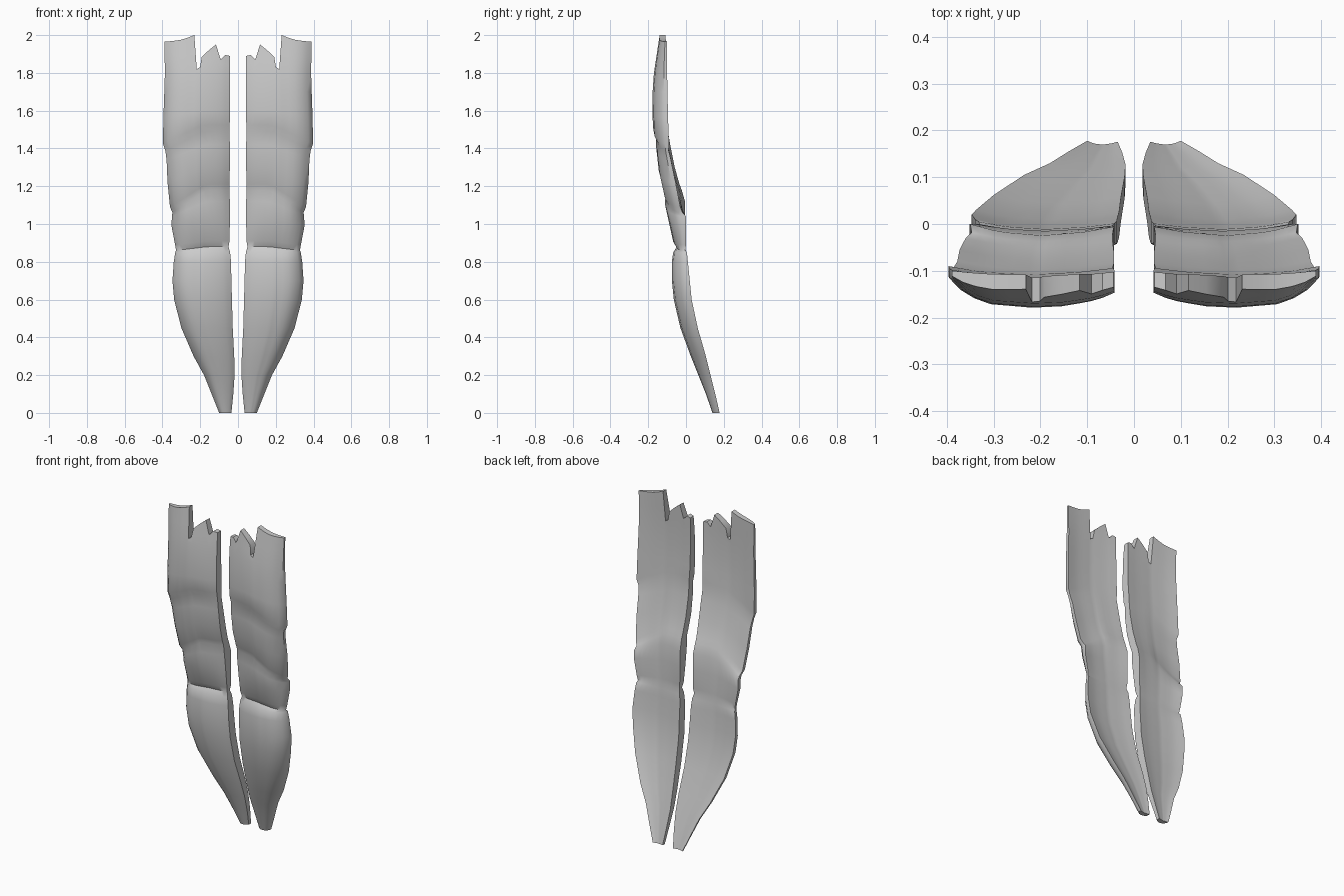
import bpy
import bmesh
import math

cube = bpy.data.objects.get("Cube")
if cube:
    bpy.data.objects.remove(cube, do_unlink=True)

# One pale grey for everything
grey = bpy.data.materials.new("pale_grey")
grey.use_nodes = True
colour = (0.6, 0.6, 0.6, 1)
grey.diffuse_color = colour
grey.node_tree.nodes["Principled BSDF"].inputs["Base Color"].default_value = colour

# Rows from tip to top: height, inner x, outer x, front y, back y, outer-edge drop
ROWS = [
    (0.0, .035, .10, .14, .178, 0), (.1, .025, .14, .105, .155, 0),
    (.2, .018, .18, .065, .13, 0), (.3, .02, .235, .025, .105, 0),
    (.45, .028, .3, -.03, .062, 0), (.6, .032, .338, -.065, .03, 0),
    (.7, .035, .347, -.075, .02, 0), (.8, .037, .34, -.075, .01, 0),
    (.85, .042, .332, -.068, .005, 0), (.88, .05, .328, -.05, -.005, .02),
    (.91, .045, .333, -.068, 0, .02), (1.02, .043, .352, -.092, 0, .03),
    (1.12, .043, .35, -.112, 0, .08), (1.18, .046, .347, -.108, -.018, .12),
    (1.21, .046, .36, -.12, -.03, .12), (1.3, .043, .373, -.145, -.055, .08),
    (1.42, .043, .378, -.158, -.08, .08), (1.49, .046, .385, -.158, -.092, .1),
    (1.525, .044, .397, -.174, -.09, .1), (1.6, .042, .395, -.179, -.095, .04),
    (1.7, .042, .39, -.177, -.098, 0), (1.8, .042, .387, -.17, -.1, 0),
    (2.0, .045, .39, -.14, -.1, 0),
]

# Torn upper edge: fraction across from the inner edge, height
TEAR = [
    (0, 1.89), (.07, 1.895), (.14, 1.87), (.21, 1.95), (.32, 1.92),
    (.43, 1.885), (.46, 1.83), (.51, 1.82), (.54, 2.0), (.65, 1.985),
    (.75, 1.975), (.85, 1.97), (.93, 1.967), (1, 1.965),
]

# Depth across the width: 0 is the front limit, 1 the back limit
FRONT = [(0, .38), (.1, .2), (.3, .04), (.5, 0), (.75, .09), (.9, .32), (1, .75)]
BACK = [(0, .95), (.2, .85), (.5, .78), (.8, .85), (1, 1)]


def mix(a, b, t):
    return a + (b - a) * t


def along(points, u):
    for (a, va), (b, vb) in zip(points, points[1:]):
        if u <= b:
            return mix(va, vb, (u - a) / (b - a))
    return points[-1][1]


def point(row, u, curve):
    z, inner, outer, front, back, drop = row
    z -= drop * max(0, (u - .4) / .6)
    return mix(inner, outer, u), mix(front, back, along(curve, u)), z


def column(u, top, curve):
    """Points up one strip, finishing on the torn edge."""
    points = [point(row, u, curve) for row in ROWS[:-1]]
    base, peak = ROWS[-2:]
    for share in (.5, 1):
        t = (mix(base[0], top, share) - base[0]) / (peak[0] - base[0])
        row = [mix(a, b, t) for a, b in zip(base, peak)]
        points.append(point(row, u, curve))
    return points


def build_half(name, side):
    """Closed, flattened shell with overlapping segment folds."""
    bm = bmesh.new()
    strips = [column(u, top, FRONT) for u, top in TEAR]
    strips += [column(u, top, BACK) for u, top in reversed(TEAR)]
    grid = [[bm.verts.new((side * x, y, z)) for x, y, z in strip] for strip in strips]
    count = len(grid)

    # Front, back and side walls
    for i in range(count):
        left, right = grid[i], grid[(i + 1) % count]
        for j in range(len(left) - 1):
            bm.faces.new((left[j], right[j], right[j + 1], left[j + 1]))

    # Tip and torn rim
    for i in range(count // 2 - 1):
        a, b = grid[i], grid[i + 1]
        c, d = grid[count - 2 - i], grid[count - 1 - i]
        for j in (0, -1):
            bm.faces.new((a[j], b[j], c[j], d[j]))

    bmesh.ops.recalc_face_normals(bm, faces=bm.faces[:])
    mesh = bpy.data.meshes.new(name)
    bm.to_mesh(mesh)
    bm.free()
    mesh.materials.append(grey)
    obj = bpy.data.objects.new(name, mesh)
    bpy.context.collection.objects.link(obj)
    bpy.ops.object.select_all(action="DESELECT")
    obj.select_set(True)
    bpy.context.view_layer.objects.active = obj
    bpy.ops.object.shade_smooth_by_angle(angle=math.radians(45))


build_half("left_shell_half", 1)
build_half("right_shell_half", -1)
